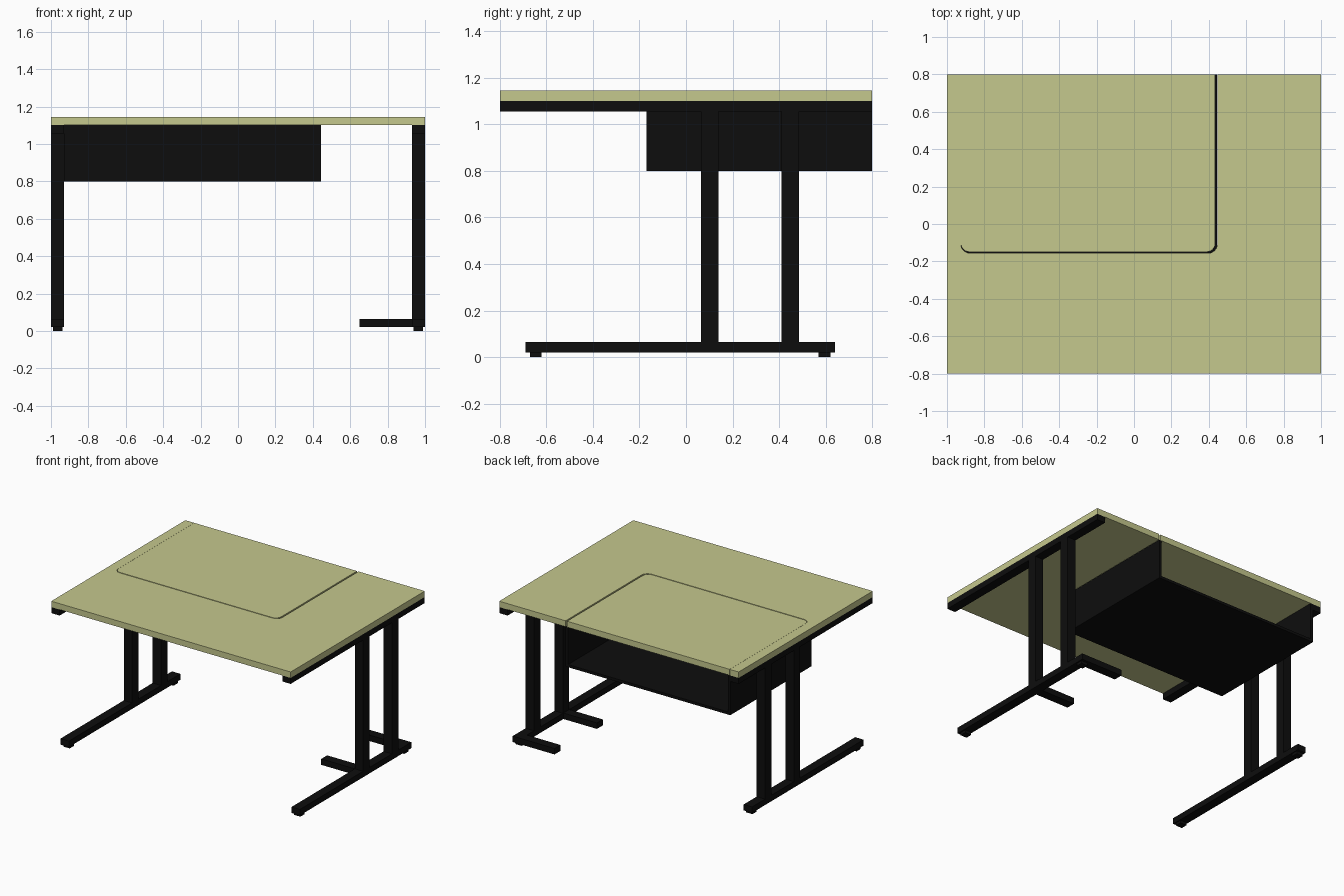
import bpy, bmesh
from math import cos, sin, radians

if "Cube" in bpy.data.objects:
    bpy.data.objects.remove(bpy.data.objects["Cube"])


def material(name, rgb):
    m = bpy.data.materials.new(name)
    m.diffuse_color = (*rgb, 1)
    m.use_nodes = True
    m.node_tree.nodes["Principled BSDF"].inputs["Base Color"].default_value = m.diffuse_color
    return m


olive = material("olive_laminate", (0.56, 0.58, 0.27))
black = material("black_metal", (0.004, 0.004, 0.004))


def finish(name, bm, mat):
    bmesh.ops.recalc_face_normals(bm, faces=bm.faces[:])
    me = bpy.data.meshes.new(name)
    bm.to_mesh(me)
    bm.free()
    me.materials.append(mat)
    ob = bpy.data.objects.new(name, me)
    bpy.context.collection.objects.link(ob)
    return ob


def box(name, x, y, z, mat=black):
    bm = bmesh.new()
    bmesh.ops.create_cube(bm, size=1)
    for v in bm.verts:
        v.co = [r[0] + (c + 0.5) * (r[1] - r[0]) for c, r in zip(v.co, (x, y, z))]
    return finish(name, bm, mat)


def slab(name, outline, z, mat):
    bm = bmesh.new()
    f = bm.faces.new([bm.verts.new((x, y, z[0])) for x, y in outline])
    r = bmesh.ops.extrude_face_region(bm, geom=[f])
    for v in r["geom"]:
        if isinstance(v, bmesh.types.BMVert):
            v.co.z = z[1]
    return finish(name, bm, mat)


def rounded_u(x0, x1, y0, y1, r, n=6):
    """Open-backed outline with rounded front corners, left-back to right-back."""
    arc = lambda cx, start: [(cx + r * cos(radians(start + 90 * i / n)),
                              y0 + r + r * sin(radians(start + 90 * i / n)))
                             for i in range(n + 1)]
    return [(x0, y1)] + arc(x0 + r, 180) + arc(x1 - r, 270) + [(x1, y1)]


# Desktop with a cut-out, and the lid panel that fills it
TOP = (1.10, 1.145)
cutout = rounded_u(-0.926, 0.446, -0.156, 0.8, 0.05)
slab("desktop", [(-1, 0.8), (-1, -0.8), (1, -0.8), (1, 0.8)] + cutout[::-1], TOP, olive)
slab("lid_panel", rounded_u(-0.925, 0.434, -0.149, 0.8, 0.045), TOP, olive)

# Equipment well under the lid, open at the top and back
X, Y, Z, T = (-0.93, 0.445), (-0.17, 0.8), (0.8, 1.10), 0.02
box("well_floor", X, Y, (Z[0], Z[0] + T))
box("well_front", X, (Y[0], Y[0] + T), (Z[0] + T, Z[1]))
box("well_left_side", (X[0], X[0] + T), (Y[0] + T, Y[1]), (Z[0] + T, Z[1]))
box("well_right_side", (X[1] - T, X[1]), (Y[0] + T, Y[1]), (Z[0] + T, Z[1]))

# Leg frames on both sides
for side, s in (("left", -1), ("right", 1)):
    span = lambda a, b: tuple(sorted((s * a, s * b)))
    w = span(0.93, 1.0)
    box(side + "_top_rail", w, (-0.8, 0.8), (1.055, 1.10))
    box(side + "_foot_rail", w, (-0.69, 0.64), (0.02, 0.065))
    for part, y in (("front", 0.065), ("back", 0.41)):
        box(f"{side}_{part}_post", w, (y, y + 0.075), (0.065, 1.055))
    for part, y in (("front", -0.67), ("back", 0.57)):
        box(f"{side}_{part}_foot_pad", span(0.937, 0.99), (y, y + 0.05), (0, 0.02))

# Inward stub rails on the right foot
for part, y in (("front", 0.065), ("back", 0.57)):
    box(part + "_stub_rail", (0.65, 0.93), (y, y + 0.07), (0.02, 0.065))
